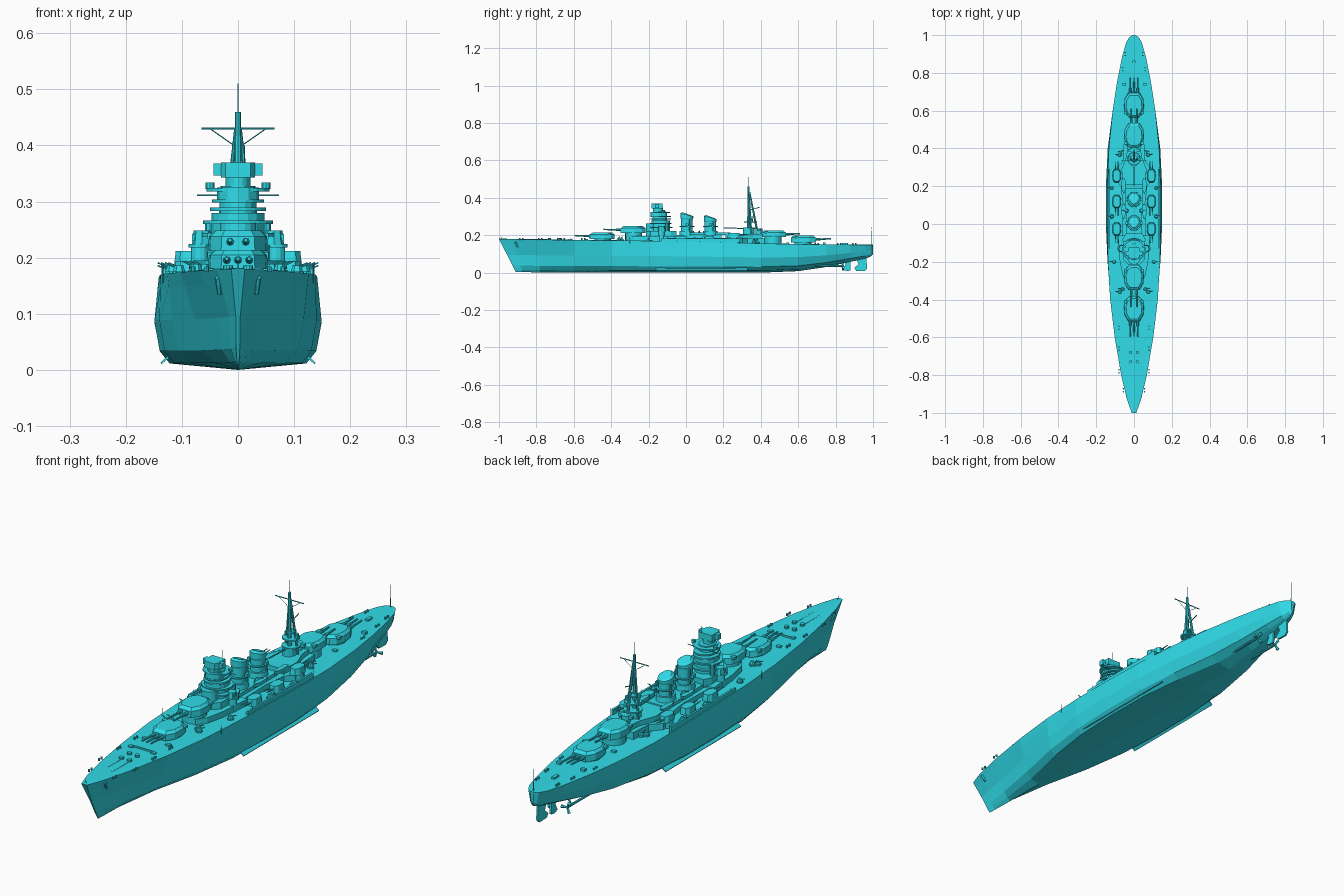
import bpy, bmesh, math, random
from mathutils import Vector

random.seed(4)
mat = bpy.data.materials.new("hull_paint")
mat.diffuse_color = (0.03, 0.72, 0.82, 1)


def make(name, verts, faces):
    me = bpy.data.meshes.new(name)
    me.from_pydata(verts, [], faces)
    bm = bmesh.new()
    bm.from_mesh(me)
    bmesh.ops.remove_doubles(bm, verts=bm.verts, dist=1e-5)
    bmesh.ops.recalc_face_normals(bm, faces=bm.faces)
    bm.to_mesh(me)
    bm.free()
    ob = bpy.data.objects.new(name, me)
    me.materials.append(mat)
    bpy.context.collection.objects.link(ob)
    return ob


def loft(name, rings):
    n = len(rings[0])
    faces = [(r * n + i, r * n + (i + 1) % n, (r + 1) * n + (i + 1) % n, (r + 1) * n + i)
             for r in range(len(rings) - 1) for i in range(n)]
    faces += [tuple(range(n)), tuple(range((len(rings) - 1) * n, len(rings) * n))]
    return make(name, [p for r in rings for p in r], faces)


def prism(name, outline, z0, z1, at=(0, 0), top=1.0, face=-1):
    """Outline extruded upward; face=1 turns it to point aft."""
    s = -face
    return loft(name, [[(at[0] + x * k, at[1] + y * k * s, z) for x, y in outline]
                       for z, k in ((z0, 1), (z1, top))])


def box(name, x, y, z, w, l, h):
    o = [(-w / 2, -l / 2), (w / 2, -l / 2), (w / 2, l / 2), (-w / 2, l / 2)]
    return prism(name, o, z, z + h, (x, y))


def oval(rx, ry, n=16):
    return [(rx * math.cos(2 * math.pi * i / n), ry * math.sin(2 * math.pi * i / n)) for i in range(n)]


def drum(name, x, y, z0, z1, rx, ry=None, n=16, top=1.0):
    return prism(name, oval(rx, ry or rx, n), z0, z1, (x, y), top)


def rod(name, a, b, r0, r1=None, n=8):
    a, b = Vector(a), Vector(b)
    q = (b - a).to_track_quat('Z', 'Y')
    return loft(name, [[tuple(p + q @ Vector((x, y, 0))) for x, y in oval(r, r, n)]
                       for p, r in ((a, r0), (b, r1 or r0))])


def mirror_y(pts):
    return pts + [(-x, y) for x, y in reversed(pts)]


# Hull: y, half widths (deck, middle, bottom), keel z, deck z, stem rake
stations = [
    (-1, .012, .004, .002, .004, .180, .09), (-.93, .037, .016, .006, .003, .179, .055),
    (-.8, .068, .037, .014, .001, .177, .02), (-.6, .102, .077, .04, 0, .174, 0),
    (-.4, .126, .117, .085, 0, .172, 0), (-.2, .138, .140, .114, 0, .170, 0),
    (0, .141, .149, .122, 0, .167, 0), (.2, .141, .149, .12, 0, .162, 0),
    (.4, .133, .139, .1, 0, .156, 0), (.6, .113, .113, .058, .008, .152, 0),
    (.75, .09, .086, .03, .03, .150, 0), (.88, .064, .053, .02, .058, .149, 0),
    (.96, .042, .032, .012, .075, .149, 0), (.99, .024, .018, .008, .087, .149, 0),
    (1, .008, .006, .004, .1, .149, 0)]
rings = []
for y, wd, wm, wb, zk, zd, rake in stations:
    h = zd - zk
    half = [(0, 0), (wb, .07), (wb + .65 * (wm - wb), .2), (wm, .52), (.3 * wm + .7 * wd, .86), (wd, 1)]
    sec = half + [(0, 1.01)] + [(-x, t) for x, t in reversed(half[1:])]
    rings.append([(x, y + rake * (1 - t), zk + t * h) for x, t in sec])
loft("hull", rings)

# Underwater fittings
for s in (-1, 1):
    pts = [(s * .122, .022), (s * .137, .010), (s * .138, .013), (s * .124, .026)]
    loft("bilge_keel", [[(x, y, z) for x, z in pts] for y in (-.16, .0, .2, .33)])
    rod("propeller_shaft", (s * .045, .5, .035), (s * .045, .84, .035), .005)
    rod("shaft_strut", (s * .045, .81, .035), (s * .02, .81, .085), .004)
    for k in range(3):
        a = k * 2 * math.pi / 3
        c, d = math.cos(a), math.sin(a)
        rod("propeller_blade", (s * .045, .835, .035),
            (s * .045 + .024 * c, .84, .035 + .024 * d), .003, .007, 6)
for name, y0, prof in (("main_rudder", .91, [(0, .075), (.055, .075), (.058, .02), (.045, .008), (.0, .01), (-.01, .025), (.012, .045)]),
                       ("fore_rudder", .845, [(0, .07), (.035, .07), (.035, .012), (.015, .008), (-.005, .016), (.008, .045)])):
    loft(name, [[(x, y0 + y, z) for y, z in prof] for x in (-.004, .004)])

# Main gun turrets
shell = mirror_y([(.03, -.07), (.05, -.035), (.053, .01), (.043, .045), (.022, .064)])


def turret(y, zdeck, z0, h, face, xs, tip):
    drum("barbette", 0, y, zdeck - .01, z0, .045, n=20)
    prism("turret_house", shell, z0, z0 + h * .72, (0, y), .98, face)
    prism("turret_roof", [(x * .98, b * .98) for x, b in shell], z0 + h * .72, z0 + h, (0, y), .8, face)
    zb = z0 + h * .45
    box("turret_rangefinder", 0, y - face * .035, z0 + h * .6, .108, .016, .01)
    for x in xs:
        rod("gun_sleeve", (x, y + face * .05, zb), (x, y + face * .095, zb + .001), .0075, .006)
        rod("gun_barrel", (x, y + face * .08, zb), (x, tip, zb + .003), .005, .0035)


three, two = (-.02, 0, .02), (-.014, .014)
turret(-.445, .172, .18, .034, -1, three, -.595)
turret(-.28, .17, .212, .036, -1, two, -.44)
turret(.465, .155, .19, .034, 1, two, .61)
turret(.625, .152, .162, .036, 1, three, .775)

# Superstructure decks
prism("fore_deckhouse", mirror_y([(.03, -.32), (.058, -.28), (.075, -.2), (.085, -.06)]), .165, .195)
prism("main_deckhouse", mirror_y([(.07, -.21), (.062, -.05), (.058, .1), (.07, .2), (.1, .23), (.1, .29), (.06, .33), (.055, .42)]), .155, .186)
prism("bridge_base", mirror_y([(.03, -.215), (.055, -.19), (.06, -.08), (.045, -.05)]), .19, .222)
prism("funnel_deck", mirror_y([(.042, -.06), (.045, .19)]), .18, .2)
prism("aft_deckhouse", mirror_y([(.06, .21), (.066, .29), (.04, .36), (.035, .41)]), .18, .207)
for s in (-1, 1):
    box("side_bulwark", s * .132, .08, .16, .008, .42, .022)

# Bridge tower
drum("conning_tower", 0, -.185, .2, .262, .032, .03)
drum("tower_lower", 0, -.135, .2, .28, .047, .05)
drum("tower_shaft", 0, -.14, .27, .328, .034, .04, top=.92)
for z, rx, ry in ((.238, .066, .062), (.26, .062, .058), (.283, .05, .055), (.298, .046, .056), (.318, .056, .05)):
    drum("bridge_platform", 0, -.135, z, z + .006, rx, ry, 20)
drum("bridge_cabin", 0, -.15, .3, .325, .037, .04, 12)
drum("director_neck", 0, -.15, .325, .348, .022, .026)
prism("main_director", mirror_y([(.022, -.035), (.03, -.02), (.03, .025)]), .343, .37, (0, -.15))
box("director_rangefinder", 0, -.155, .346, .088, .022, .022)
rod("bridge_yard", (-.073, -.115, .311), (.073, -.115, .311), .0015, n=5)
rod("bridge_aerial", (.012, -.12, .37), (.012, -.12, .4), .001, n=5)
for s in (-1, 1):
    drum("side_director_tower", s * .068, -.13, .17, .222, .016, n=12)
    drum("side_director_ring", s * .068, -.13, .218, .224, .02, n=12)
    prism("side_director", oval(.018, .021, 8), .224, .248, (s * .064, -.13), .85)
    box("side_rangefinder", s * .064, -.135, .23, .036, .01, .012)
    drum("wing_searchlight", s * .05, -.12, .322, .334, .008, n=8)
    drum("bridge_wing_post", s * .05, -.1, .19, .265, .009, n=8)

# Funnels with caps and side pipes
for y, zt in ((.005, .305), (.13, .29)):
    drum("funnel_casing", 0, y, .19, .222, .038, .042, 20, .92)
    drum("funnel", 0, y, .215, zt - .012, .027, .031, 20)
    loft("funnel_cap", [[(x * k, y + b * k, z + m * (.03 - b) * .25) for x, b in oval(.03, .034, 20)]
                        for z, k, m in ((zt - .02, .92, 0), (zt - .012, 1, 0), (zt - .004, 1, 1), (zt + .002, .7, 1))])
    drum("funnel_platform", 0, y, .245, .249, .036, .04, 20)
    for s in (-1, 1):
        rod("steam_pipe", (s * .03, y + .012, .2), (s * .03, y + .012, zt - .02), .004)
        box("searchlight_house", s * .038, y, .249, .012, .016, .014)

# Tripod mast
rod("main_mast", (0, .335, .2), (0, .335, .46), .009, .005)
rod("mast_pole", (0, .335, .455), (0, .335, .51), .0012, n=5)
rod("aft_leg", (0, .385, .2), (0, .34, .43), .006, .004)
for s in (-1, 1):
    rod("side_leg", (s * .028, .35, .2), (s * .004, .337, .43), .005, .003)
    drum("mast_searchlight", s * .022, .35, .272, .29, .009, n=8)
    rod("yard_stay", (s * .05, .335, .43), (0, .335, .395), .001, n=4)
rod("main_yard", (-.065, .335, .43), (.065, .335, .43), .002, n=6)
rod("lower_gaff", (0, .34, .335), (0, .395, .35), .002, n=5)
rod("boat_boom", (0, .33, .235), (0, .2, .24), .003, n=6)
drum("mast_house", 0, .335, .2, .24, .026, .03, 12)
for z, r in ((.236, .036), (.268, .034), (.295, .02)):
    drum("mast_platform", 0, .345, z, z + .006, r, n=16)
drum("aft_director", 0, .39, .2, .235, .018, n=12)
box("aft_rangefinder", 0, .39, .222, .064, .014, .012)

# Secondary turrets, anti-aircraft guns and boats on both sides
small = mirror_y([(.012, -.036), (.022, -.02), (.022, .018), (.012, .034)])
for s in (-1, 1):
    for y, f in ((-.025, -1), (.12, -1), (.255, 1)):
        z = .186 if f == 1 else .168
        drum("secondary_base", s * .092, y, .155, z + .003, .024, n=12)
        prism("secondary_turret", small, z, z + .026, (s * .092, y), .86, f)
        for dx in (-.007, .007):
            rod("secondary_barrel", (s * .092 + dx, y + f * .03, z + .014),
                (s * .092 + dx, y + f * .075, z + .017), .0028, .002, 6)
    for x, y, z in ((.075, -.36, .168), (.06, -.345, .168), (.075, .365, .155), (.06, .38, .155),
                    (.105, -.2, .165), (.118, .19, .16), (.118, .04, .165), (.04, .07, .2)):
        drum("aa_mount", s * x, y, z, z + .01, .013, n=10)
        prism("aa_shield", oval(.011, .009, 6), z + .01, z + .021, (s * x, y), .7)
        for dx in (-.003, .003):
            rod("aa_barrel", (s * x + dx, y, z + .016), (s * (x + .022) + dx, y + .004, z + .026), .0014, n=5)
    for y in (.065, .2):
        hullform = [(0, -.04), (.009, -.015), (.009, .025), (.006, .036), (-.006, .036), (-.009, .025), (-.009, -.015)]
        prism("ship_boat", hullform, .2, .215, (s * .055, y), 1.1)

    # Deck fittings and edge posts
    for y in (-.88, -.78, -.66, -.55, .7, .82, .9):
        x = .55 * (1 - abs(y)) ** .75 * .5 if y < 0 else .03 + .16 * (1 - y)
        zd = .175 if y < 0 else .149
        for dy in (-.008, .008):
            drum("bollard", s * min(x, .08), y + dy, zd, zd + .009, .004, n=8)
    for y in (-.73, -.68):
        drum("capstan", s * .018, y, .174, .186, .009, n=10)
    box("anchor_chain", s * .018, -.79, .174, .006, .11, .005)
    rod("anchor", (s * .035, -.915, .165), (s * .033, -.9, .135), .007, .004, 6)
    for y in (-.62, -.53, .545, .74):
        box("deck_hatch", s * random.uniform(.05, .06), y, .15 if y > 0 else .17, .018, .014, .011)
    for y in (-.3, -.1, .1, .3):
        rod("edge_post", (s * .134, y, .155), (s * .134, y, .19), .0012, n=4)
box("breakwater", 0, -.615, .172, .1, .005, .01)
box("stern_hatch", 0, .85, .148, .014, .03, .01)
rod("bow_staff", (0, -.985, .178), (0, -.99, .195), .001, n=5)
rod("stern_flagstaff", (0, .99, .148), (0, .992, .24), .0013, n=5)
